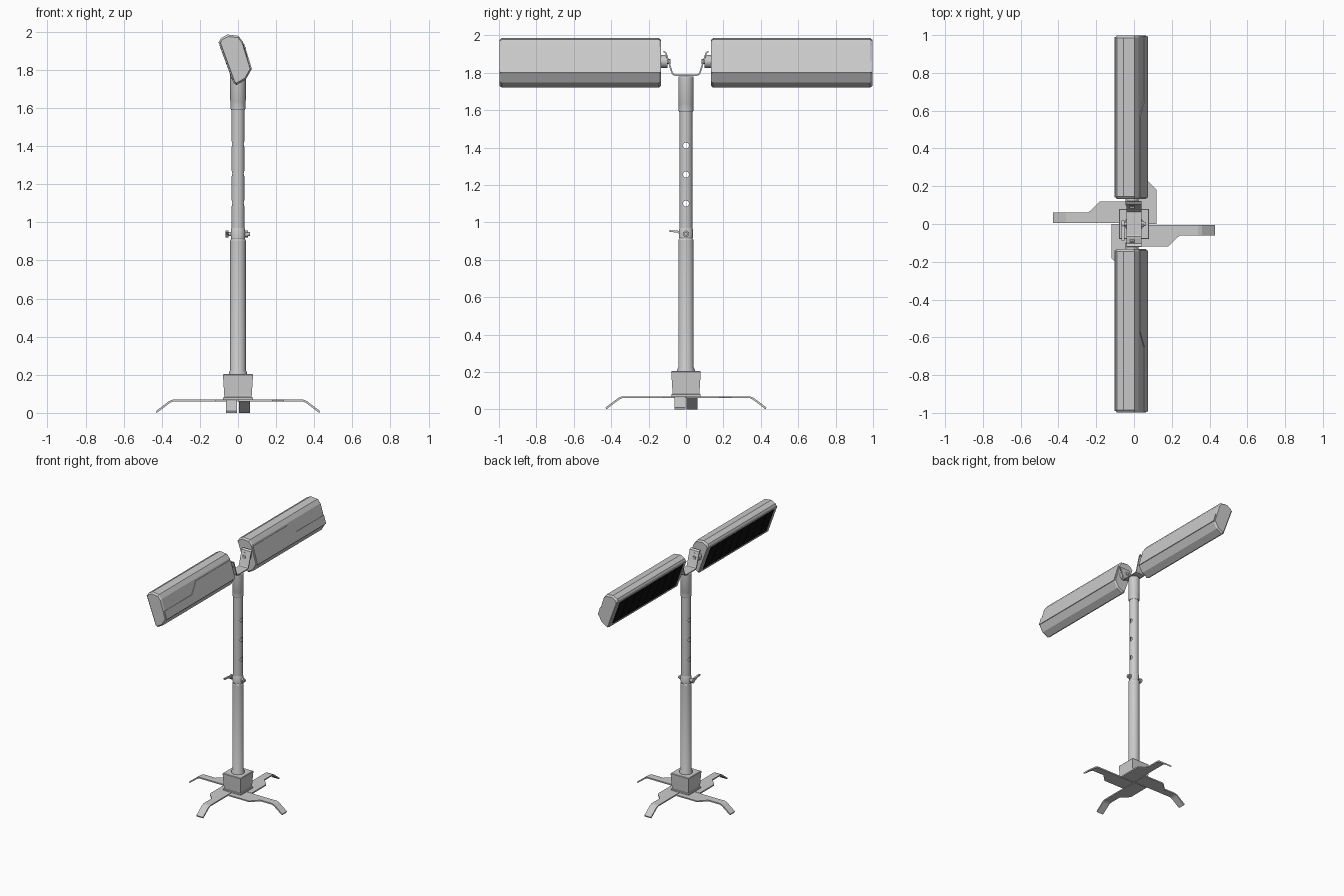
import bpy, bmesh, math
from mathutils import Vector, Matrix

if "Cube" in bpy.data.objects:
    bpy.data.objects.remove(bpy.data.objects["Cube"])


def finish(name, bm, smooth=False, mat=None, mirror=False):
    bmesh.ops.recalc_face_normals(bm, faces=bm.faces)
    me = bpy.data.meshes.new(name)
    bm.to_mesh(me)
    bm.free()
    ob = bpy.data.objects.new(name, me)
    bpy.context.collection.objects.link(ob)
    if smooth:
        me.polygons.foreach_set("use_smooth", [True] * len(me.polygons))
        me.set_sharp_from_angle(angle=math.radians(30))
    if mat:
        me.materials.append(mat)
    if mirror:
        ob.modifiers.new("mirror", 'MIRROR').use_axis = (False, True, False)
        ob.modifiers["mirror"].use_bisect_axis = (False, False, False)
    return ob


def loft(bm, rings, closed=False):
    # skin equal-length rings; cap the ends unless closed into a loop
    vs = [[bm.verts.new(p) for p in r] for r in rings]
    n = len(vs[0])
    pairs = list(zip(vs, vs[1:])) + ([(vs[-1], vs[0])] if closed else [])
    for a, b in pairs:
        for i in range(n):
            j = (i + 1) % n
            bm.faces.new((a[i], a[j], b[j], b[i]))
    if not closed:
        bm.faces.new(vs[0])
        bm.faces.new(vs[-1])


def lathe(name, prof, seg=40, closed=False, **kw):
    bm = bmesh.new()
    ang = [2 * math.pi * i / seg for i in range(seg)]
    loft(bm, [[(r * math.cos(a), r * math.sin(a), z) for a in ang] for r, z in prof], closed)
    return finish(name, bm, True, **kw)


def cyl(bm, p, q, r, seg=24):
    p, q = Vector(p), Vector(q)
    m = Matrix.Translation((p + q) / 2) @ (q - p).to_track_quat('Z', 'Y').to_matrix().to_4x4()
    bmesh.ops.create_cone(bm, cap_ends=True, segments=seg, radius1=r, radius2=r,
                          depth=(q - p).length, matrix=m)


# four cranked spider legs, each a bent strip of plate
for k, label in enumerate(("left", "front", "right", "back")):
    bm = bmesh.new()
    rot = Matrix.Rotation(k * math.pi / 2, 3, 'Z')
    stations = [(0, .12, .07), (-.18, .12, .07), (-.24, .062, .07), (-.34, .062, .07),
                (-.36, .062, .063), (-.43, .062, .010)]
    rings = []
    for x, w, z in stations:
        dx = .004 if x < -.35 else 0
        rings.append([rot @ Vector(p) for p in
                      ((x, .004, z), (x, w, z), (x + dx, w, z - .010), (x + dx, .004, z - .010))])
    loft(bm, rings)
    finish(label + "_leg", bm)

# base block, slightly tapered, on a foot plate
bm = bmesh.new()
loft(bm, [[(sx * h, sy * h, z) for sx, sy in ((-1, -1), (1, -1), (1, 1), (-1, 1))]
          for h, z in ((.078, .068), (.078, .08), (.072, .083), (.072, .09), (.079, .2), (.076, .204))])
finish("base_block", bm)

# telescoping pole
lathe("lower_pole", [(.048, .2), (.048, .21), (.041, .225), (.041, .905), (.038, .91)])
lathe("clamp_collar", [(.036, .908), (.036, .915), (.038, .918), (.038, .96), (.034, .97)])
upper = lathe("upper_pole", [(.034, .95), (.034, 1.61), (.028, 1.61), (.028, .95)], closed=True)
bm = bmesh.new()
for z in (1.10, 1.255, 1.41):
    cyl(bm, (-.1, 0, z), (.1, 0, z), .016)
cutter = finish("hole_cutter", bm)
cutter.hide_render = True
cutter.hide_viewport = False
mod = upper.modifiers.new("holes", 'BOOLEAN')
mod.operation, mod.object, mod.solver = 'DIFFERENCE', cutter, 'EXACT'
dg = bpy.context.evaluated_depsgraph_get()
holed = bpy.data.meshes.new_from_object(upper.evaluated_get(dg))
upper.modifiers.clear()
upper.data = holed
holed.set_sharp_from_angle(angle=math.radians(30))
bpy.data.objects.remove(cutter)
lathe("pole_cap", [(.036, 1.59), (.039, 1.595), (.039, 1.635), (.041, 1.64), (.041, 1.775), (.038, 1.78)])

# clamp bolt and lever
bm = bmesh.new()
cyl(bm, (-.055, 0, .938), (.062, 0, .938), .01)
cyl(bm, (.036, 0, .938), (.052, 0, .938), .018, 6)
cyl(bm, (-.066, 0, .938), (-.05, 0, .938), .018)
finish("clamp_bolt", bm, True)
bm = bmesh.new()
loft(bm, [[(-.058 + sx * .007, y, z + sz * h) for sx, sz in ((-1, -1), (1, -1), (1, 1), (-1, 1))]
          for y, z, h in ((.01, .938, .012), (-.03, .944, .009), (-.05, .951, .005), (-.088, .953, .005))])
finish("clamp_lever", bm)

# bent strap bracket carrying both heads
path = [(.122, 1.91), (.112, 1.905), (.078, 1.798), (.07, 1.787), (.058, 1.783)]
path = path + [(-y, z) for y, z in reversed(path)]
bm = bmesh.new()
rings = []
for i, (y, z) in enumerate(path):
    a, b = Vector(path[max(i - 1, 0)]), Vector(path[min(i + 1, len(path) - 1)])
    d = (b - a).normalized() * .008
    rings.append([(-.041, y, z), (.041, y, z), (.041, y + d.y, z - d.x), (-.041, y + d.y, z - d.x)])
loft(bm, rings)
finish("strap_bracket", bm)

bm = bmesh.new()
cyl(bm, (-.01, .098, 1.86), (-.01, .15, 1.86), .034, 32)
cyl(bm, (-.01, .082, 1.86), (-.01, .1, 1.86), .014, 6)
finish("head_pivot", bm, True, mirror=True)

# head casings: one tilted cross-section with chamfered ends
section = [(-.098, 1.948), (-.09, 1.966), (-.055, 1.985), (.002, 1.978), (.025, 1.948),
           (.07, 1.80), (.04, 1.748), (-.008, 1.72), (-.018, 1.73)]
cx, cz = -.015, 1.853
bm = bmesh.new()
loft(bm, [[(cx + (x - cx) * s, y, cz + (z - cz) * s) for x, z in section]
          for y, s in ((.133, .92), (.145, 1), (.985, 1), (.998, .92))])
finish("head_casing", bm, mirror=True)

# raised rear cover with the stepped seam
outline = [(.14, 1.935), (.57, 1.935), (.65, 1.862), (.992, 1.862), (.992, 1.80), (.14, 1.80)]
bm = bmesh.new()
loft(bm, [[(.025 + (1.948 - z) * .304 + o, y, z + o * .3) for y, z in outline] for o in (-.004, .004)])
finish("rear_cover", bm, mirror=True)

# panel face: frame bars and dark cells laid on the tilted plane
top, bot = Vector((-.098, 0, 1.948)), Vector((-.018, 0, 1.73))
normal = Vector((-.939, 0, -.345))


def face_slab(bm, y0, y1, t0, t1, lift):
    a, b = top.lerp(bot, t0), top.lerp(bot, t1)
    loft(bm, [[p + Vector((0, y, 0)) + normal * o for p, y in ((a, y0), (a, y1), (b, y1), (b, y0))]
              for o in (-.003, lift)])


bm = bmesh.new()
for box in ((.14, .99, 0, .06), (.14, .99, .94, 1), (.14, .165, .06, .94), (.965, .99, .06, .94)):
    face_slab(bm, *box, .005)
finish("panel_frame", bm, mirror=True)

black = bpy.data.materials.new("panel_black")
black.diffuse_color = (.005, .005, .005, 1)
black.use_nodes = True
black.node_tree.nodes["Principled BSDF"].inputs["Base Color"].default_value = black.diffuse_color
bm = bmesh.new()
n, y0, pitch = 8, .168, (.962 - .168) / 8
for i in range(n):
    face_slab(bm, y0 + i * pitch + .004, y0 + (i + 1) * pitch - .004, .08, .92, .006)
finish("panel_cells", bm, mat=black, mirror=True)
